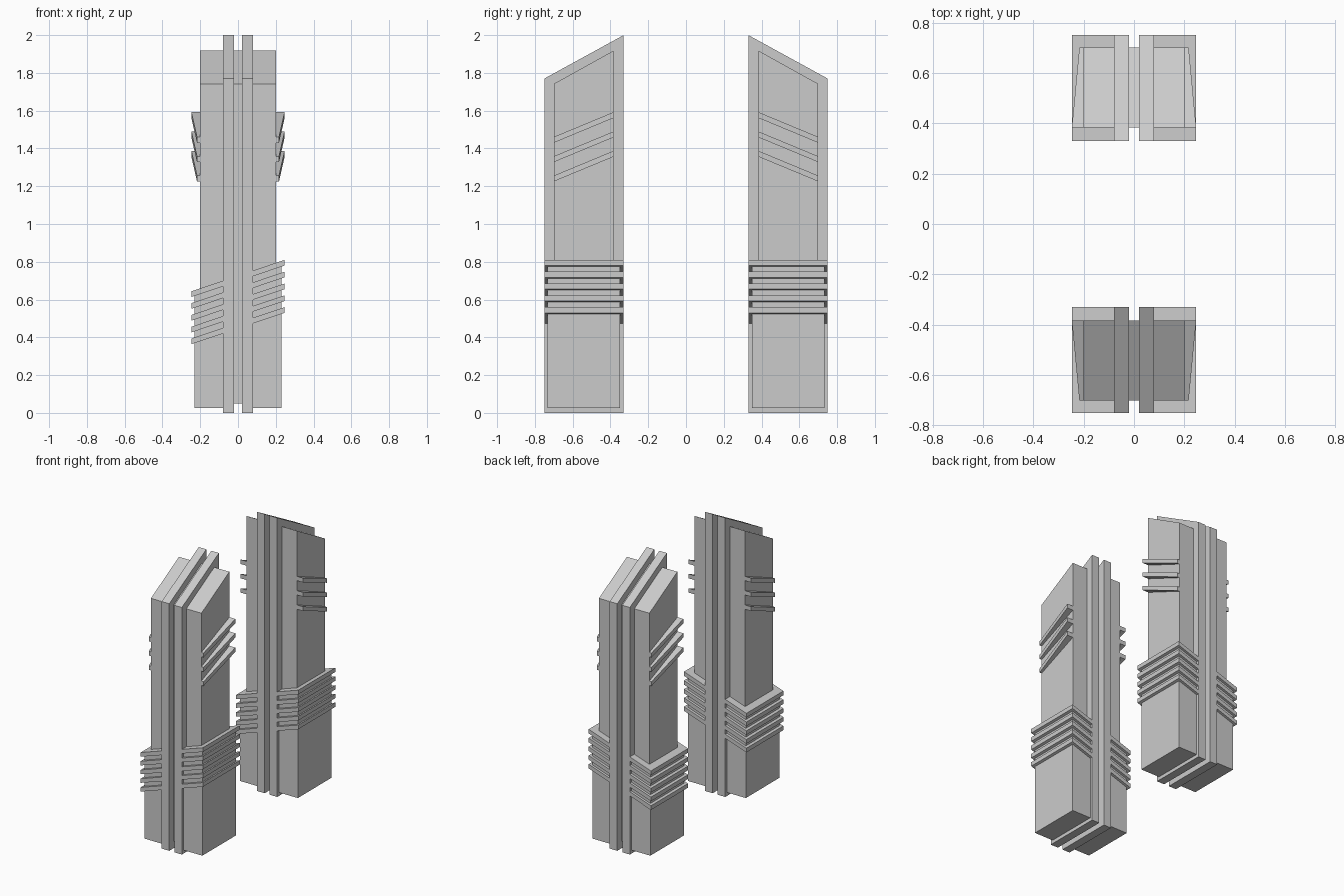
import bpy, bmesh
from mathutils import Vector

if "Cube" in bpy.data.objects:
    bpy.data.objects.remove(bpy.data.objects["Cube"])

# how a 2D profile point (a, b) at extrusion depth d maps to 3D
AXES = {
    'X': lambda a, b, d: Vector((d, a, b)),   # profile in y, z
    'Y': lambda a, b, d: Vector((a, d, b)),   # profile in x, z
    'Z': lambda a, b, d: Vector((a, b, d)),   # profile in x, y
}


def prism(name, profile, axis, lo, hi, mirror_x=False, shear=None):
    """Extrude a profile along an axis, then mirror it to the other tower."""
    bm = bmesh.new()
    face = bm.faces.new([bm.verts.new(AXES[axis](a, b, lo)) for a, b in profile])
    ext = bmesh.ops.extrude_face_region(bm, geom=[face], use_keep_orig=True)
    top = [g for g in ext['geom'] if isinstance(g, bmesh.types.BMVert)]
    bmesh.ops.translate(bm, verts=top, vec=AXES[axis](0, 0, hi - lo))
    if shear:
        for v in bm.verts:
            v.co.z += shear(v.co)
    bmesh.ops.recalc_face_normals(bm, faces=bm.faces)
    mesh = bpy.data.meshes.new(name)
    bm.to_mesh(mesh)
    bm.free()
    obj = bpy.data.objects.new(name, mesh)
    bpy.context.collection.objects.link(obj)
    mod = obj.modifiers.new("mirror", 'MIRROR')
    mod.use_axis = (mirror_x, True, False)
    mod.use_mirror_merge = False
    return obj


OUT, INN = -0.75, -0.33          # outer and inner y of the front tower
TILT = 0.337                     # slope of the lower bands across x


def band_z(x, z_at_edge):
    return z_at_edge + (x - 0.247) * TILT


# main shaft with sloped roof
prism("shaft", [(-0.70, 0.05), (-0.383, 0.05), (-0.383, 1.918), (-0.70, 1.742)],
      'X', -0.20, 0.20)

# full-height vertical ribs, a pair per tower
prism("vertical_rib", [(OUT, 0), (INN, 0), (INN, 2.0), (OUT, 1.77)],
      'X', 0.02, 0.08, mirror_x=True)

# wider base blocks and tilted bands, either side of the ribs
for side, x0, x1 in (("left", -1, -1), ("right", 1, 1)):
    a, b = sorted((side == "left" and -0.23 or 0.08, side == "left" and -0.08 or 0.23))
    prism(f"base_block_{side}",
          [(a, 0.025), (b, 0.025), (b, band_z(b, 0.795)), (a, band_z(a, 0.795))],
          'Y', -0.732, -0.349)
    a, b = (-0.247, -0.08) if side == "left" else (0.08, 0.247)
    for i in range(5):
        t = 0.81 - i * 0.0625
        prism(f"band_{side}_{i + 1}",
              [(a, band_z(a, t - 0.03)), (b, band_z(b, t - 0.03)),
               (b, band_z(b, t)), (a, band_z(a, t))],
              'Y', OUT, INN)

# tapered sloping fins high on the sides
plan = [(0.19, -0.70), (0.217, -0.70), (0.247, -0.383), (0.19, -0.383)]
for i in range(3):
    z = 1.225 + i * 0.1025
    prism(f"side_fin_{i + 1}", plan, 'Z', z, z + 0.031, mirror_x=True,
          shear=lambda co: (co.y + 0.70) * 0.415)
